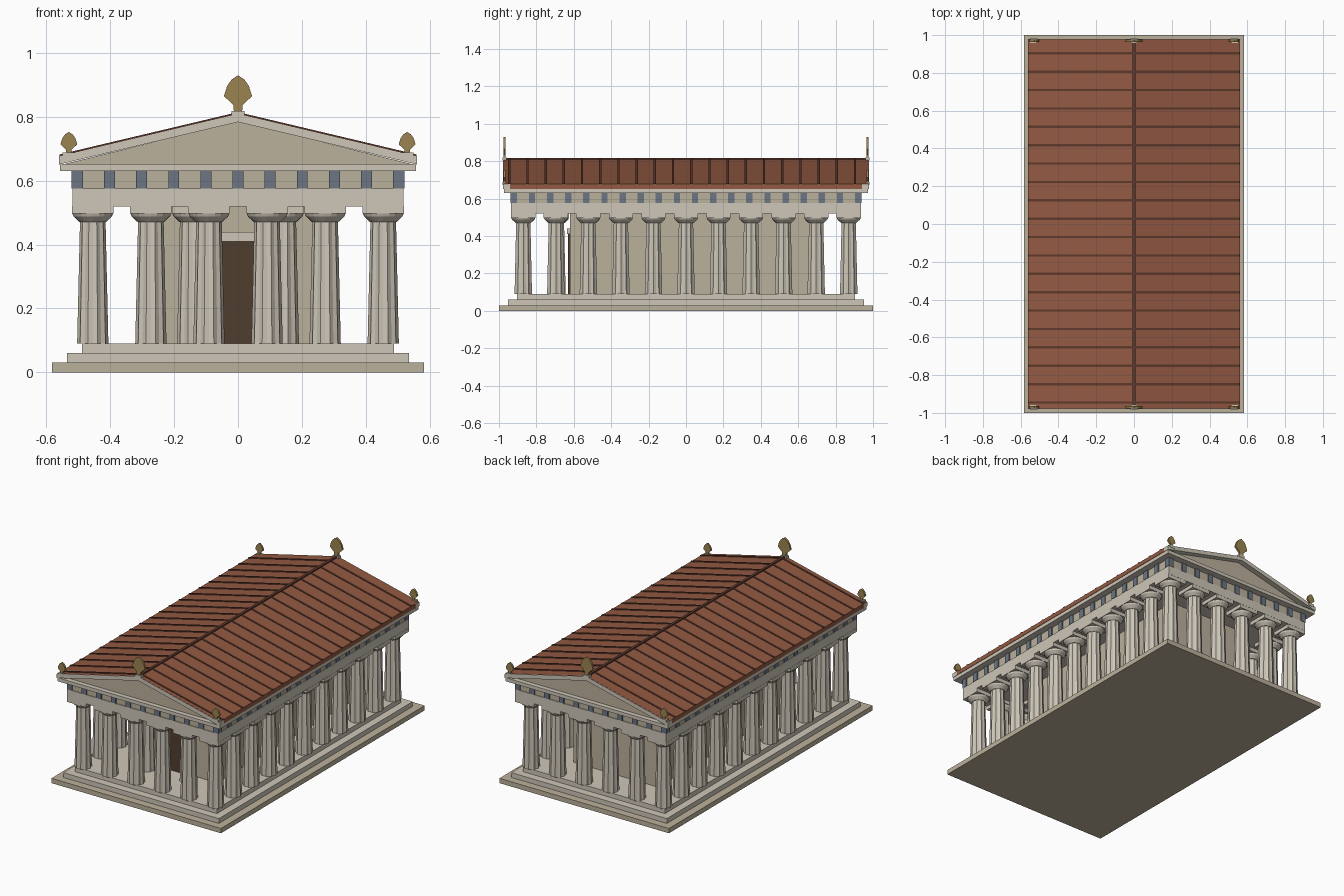
import bpy, bmesh, math
from mathutils import Matrix

if "Cube" in bpy.data.objects:
    bpy.data.objects.remove(bpy.data.objects["Cube"])


def mat(name, r, g, b):
    m = bpy.data.materials.new(name)
    m.diffuse_color = (r, g, b, 1)
    m.use_nodes = True
    m.node_tree.nodes["Principled BSDF"].inputs["Base Color"].default_value = m.diffuse_color
    return m


LIGHT = mat("light_stone", 0.62, 0.57, 0.48)
TAN = mat("tan_stone", 0.50, 0.44, 0.33)
RED = mat("roof_tile", 0.29, 0.10, 0.055)
RIB = mat("roof_rib", 0.11, 0.04, 0.025)
BLUE = mat("blue_grey", 0.15, 0.18, 0.23)
GOLD = mat("gold", 0.33, 0.23, 0.08)
DARK = mat("dark_wood", 0.08, 0.047, 0.028)


def finish(name, bm, m):
    bmesh.ops.recalc_face_normals(bm, faces=bm.faces)
    me = bpy.data.meshes.new(name)
    bm.to_mesh(me)
    bm.free()
    me.materials.append(m)
    ob = bpy.data.objects.new(name, me)
    bpy.context.collection.objects.link(ob)
    return ob


def add_box(bm, x0, x1, y0, y1, z0, z1):
    mx = Matrix.Translation(((x0 + x1) / 2, (y0 + y1) / 2, (z0 + z1) / 2))
    mx = mx @ Matrix.Diagonal((x1 - x0, y1 - y0, z1 - z0, 1))
    bmesh.ops.create_cube(bm, size=1, matrix=mx)


def block(name, hx, hy, z0, z1, m):
    bm = bmesh.new()
    add_box(bm, -hx, hx, -hy, hy, z0, z1)
    return finish(name, bm, m)


def add_prism(bm, pts, y0, y1):
    # extrude an x-z outline along y
    a = [bm.verts.new((x, y0, z)) for x, z in pts]
    b = [bm.verts.new((x, y1, z)) for x, z in pts]
    bm.faces.new(a)
    bm.faces.new(b[::-1])
    for i in range(len(pts)):
        j = (i + 1) % len(pts)
        bm.faces.new((a[i], b[i], b[j], a[j]))


def prism(name, pts, y0, y1, m):
    bm = bmesh.new()
    add_prism(bm, pts, y0, y1)
    return finish(name, bm, m)


def add_rings(bm, rings, n=20):
    # stacked rings (z, outer radius, groove radius)
    loops = []
    for z, r, g in rings:
        loops.append([bm.verts.new(((r, g)[i % 2] * math.cos(math.tau * i / n),
                                    (r, g)[i % 2] * math.sin(math.tau * i / n), z))
                      for i in range(n)])
    for a, b in zip(loops, loops[1:]):
        for i in range(n):
            j = (i + 1) % n
            bm.faces.new((a[i], a[j], b[j], b[i]))
    bm.faces.new(loops[0][::-1])
    bm.faces.new(loops[-1])


# Stepped base
block("lower_step", 0.583, 1.0, 0, 0.03, TAN)
block("middle_step", 0.535, 0.952, 0.03, 0.06, LIGHT)
block("upper_step", 0.488, 0.904, 0.06, 0.09, LIGHT)

# Inner chamber with doorway
bm = bmesh.new()
add_box(bm, -0.29, 0.29, -0.62, 0.69, 0.09, 0.52)
finish("chamber", bm, TAN)
bm = bmesh.new()
add_box(bm, -0.075, 0.075, -0.63, -0.61, 0.09, 0.41)
finish("door", bm, DARK)
bm = bmesh.new()
add_box(bm, -0.10, 0.10, -0.635, -0.61, 0.41, 0.44)
finish("door_lintel", bm, LIGHT)

# Fluted columns with capitals, sharing one mesh
bm = bmesh.new()
add_rings(bm, [(0.09, 0.049, 0.044), (0.475, 0.040, 0.036)])
add_rings(bm, [(0.47, 0.041, 0.041), (0.488, 0.060, 0.060), (0.498, 0.064, 0.064)])
add_box(bm, -0.065, 0.065, -0.065, 0.065, 0.497, 0.521)
column = finish("column", bm, LIGHT)
spots = [(x, y) for x in [-0.455 + 0.182 * i for i in range(6)] for y in (-0.87, 0.87)]
spots += [(x, -0.87 + 0.174 * j) for x in (-0.455, 0.455) for j in range(1, 10)]
spots += [(-0.142, -0.69), (0.142, -0.69)]
for k, (x, y) in enumerate(spots):
    ob = column if k == 0 else column.copy()
    if k:
        bpy.context.collection.objects.link(ob)
    ob.location = (x, y, 0)

# Beam, frieze and cornice
block("architrave", 0.519, 0.936, 0.52, 0.576, LIGHT)
block("frieze", 0.514, 0.931, 0.576, 0.63, TAN)
block("cornice", 0.558, 0.974, 0.63, 0.652, LIGHT)

# Frieze blocks on all four sides
bm = bmesh.new()
for s in (-1, 1):
    for i in range(11):
        x = -0.503 + 0.1006 * i
        y = s * 0.927
        add_box(bm, x - 0.017, x + 0.017, y - 0.011, y + 0.011, 0.576, 0.63)
    for i in range(20):
        y = -0.920 + 1.84 / 19 * i
        x = s * 0.510
        add_box(bm, x - 0.011, x + 0.011, y - 0.017, y + 0.017, 0.576, 0.63)
finish("frieze_blocks", bm, BLUE)


# Gable: tympanum, raking cornices, roof slab
def chevron(hx, top, thick, slope=0.237):
    return [(-hx, top - slope * hx), (0, top), (hx, top - slope * hx),
            (hx, top - slope * hx - thick), (0, top - thick), (-hx, top - slope * hx - thick)]


prism("tympanum", [(-0.55, 0.651), (0.55, 0.651), (0, 0.786)], -0.945, 0.945, TAN)
for s, side in ((-1, "front"), (1, "back")):
    prism(side + "_raking_cornice", chevron(0.561, 0.810, 0.026), s * 0.940, s * 0.979, LIGHT)
prism("roof", chevron(0.560, 0.811, 0.026), -0.976, 0.976, RED)

# Roof ribs and ridge
bm = bmesh.new()
for i in range(20):
    y = -0.945 + 0.0973 * i
    add_prism(bm, chevron(0.560, 0.815, 0.008), y - 0.006, y + 0.006)
finish("roof_ribs", bm, RIB)
bm = bmesh.new()
add_box(bm, -0.008, 0.008, -0.972, 0.972, 0.800, 0.817)
finish("ridge", bm, RIB)

# Leaf-shaped roof ornaments on small plinths
half = [(0.013, 0), (0.014, 0.022), (0.044, 0.050), (0.034, 0.082), (0.020, 0.102)]
leaf = half + [(0, 0.115)] + [(-x, z) for x, z in half[::-1]]
for s, side in ((-1, "front"), (1, "back")):
    for px, pz, k, where in ((0, 0.815, 1, "top"), (-0.53, 0.684, 0.6, "left"), (0.53, 0.684, 0.6, "right")):
        y = s * 0.970
        prism(f"{side}_{where}_ornament", [(px + x * k, pz + z * k) for x, z in leaf],
              y - 0.006, y + 0.006, GOLD)
        bm = bmesh.new()
        add_box(bm, px - 0.02, px + 0.02, y - 0.011, y + 0.011, pz - 0.012, pz + 0.004)
        finish(f"{side}_{where}_plinth", bm, LIGHT)
